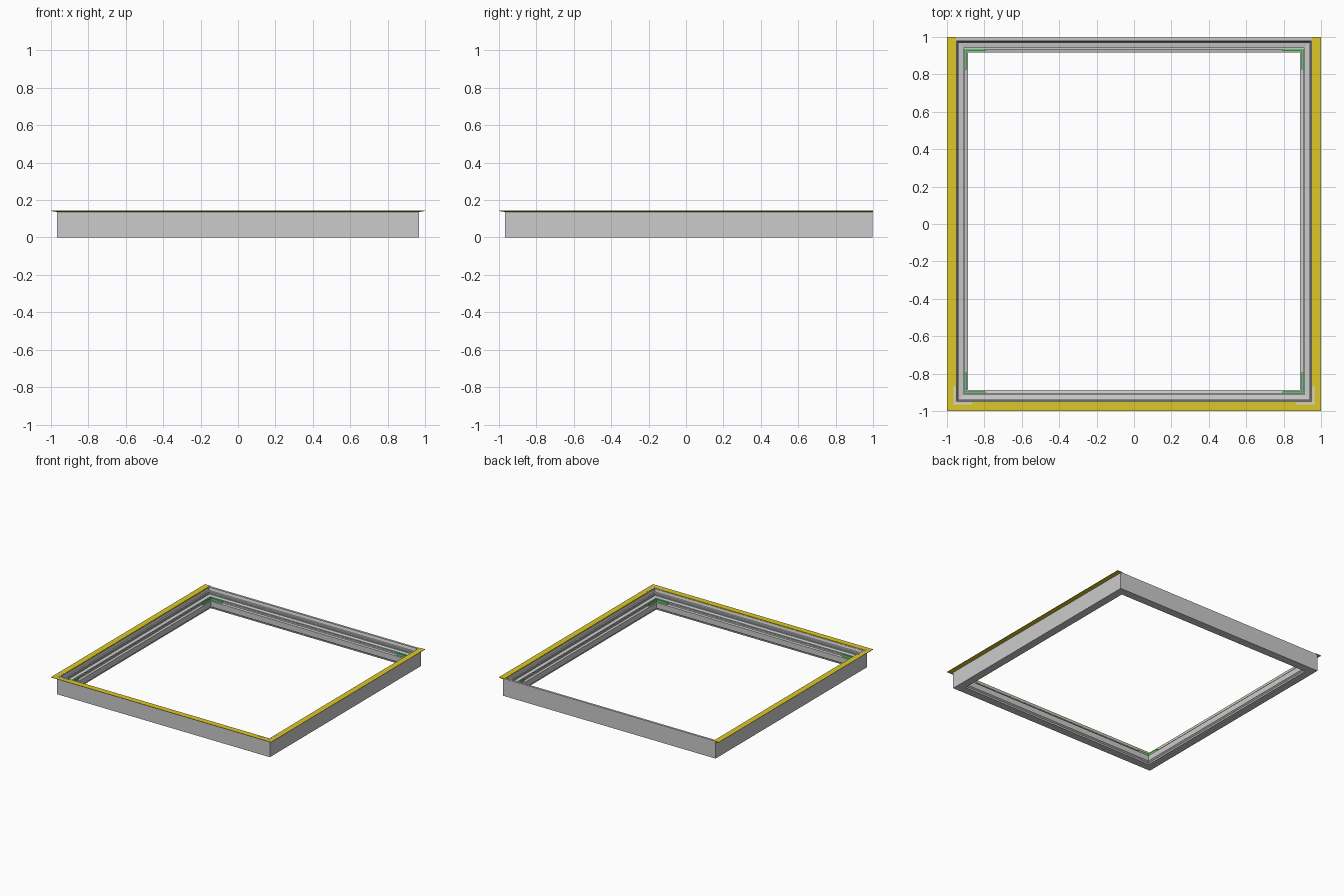
import bpy, bmesh

if "Cube" in bpy.data.objects:
    bpy.data.objects.remove(bpy.data.objects["Cube"])

# Outer wall rectangle of the frame
X0, X1, Y0, Y1 = -0.967, 0.967, -0.967, 0.997


def material(name, rgb):
    m = bpy.data.materials.new(name)
    m.diffuse_color = (*rgb, 1)
    m.use_nodes = True
    m.node_tree.nodes["Principled BSDF"].inputs["Base Color"].default_value = m.diffuse_color
    return m


YELLOW = material("yellow", (0.72, 0.58, 0.02))
GREEN = material("green", (0.1, 0.6, 0.15))
PALE = material("pale_grey", (0.68, 0.68, 0.72))


def finish(name, bm, mat=None):
    bmesh.ops.recalc_face_normals(bm, faces=bm.faces)
    me = bpy.data.meshes.new(name)
    bm.to_mesh(me)
    bm.free()
    ob = bpy.data.objects.new(name, me)
    bpy.context.collection.objects.link(ob)
    if mat:
        me.materials.append(mat)
    return ob


def sweep(name, sections, closed, mat=None):
    """Bridge matching closed cross-sections, capping the ends if open."""
    bm = bmesh.new()
    rings = [[bm.verts.new(p) for p in s] for s in sections]
    n = len(rings)
    for i in range(n if closed else n - 1):
        a, b = rings[i], rings[(i + 1) % n]
        for j in range(len(a)):
            k = (j + 1) % len(a)
            bm.faces.new((a[j], a[k], b[k], b[j]))
    if not closed:
        bm.faces.new(rings[0])
        bm.faces.new(rings[-1])
    return finish(name, bm, mat)


def box(bm, a, b):
    r = bmesh.ops.create_cube(bm, size=1)
    for v in r["verts"]:
        v.co = [(a[i] + b[i]) / 2 + v.co[i] * (b[i] - a[i]) for i in range(3)]


# Mitred frame: stepped profile as (inset from outer wall, height)
profile = [(0, 0), (0.066, 0), (0.068, 0.012), (0.080, 0.02), (0.080, 0.066),
           (0.064, 0.070), (0.064, 0.082), (0.060, 0.082), (0.060, 0.076),
           (0.056, 0.076), (0.056, 0.088), (0.030, 0.092), (0.030, 0.100),
           (0.025, 0.100), (0.025, 0.108), (0.030, 0.108), (0.030, 0.114),
           (0.023, 0.118), (0.018, 0.138), (0, 0.138)]
sweep("frame", [[(X0 + d, Y0 + d, z) for d, z in profile],
                [(X1 - d, Y0 + d, z) for d, z in profile],
                [(X1 - d, Y1 - d, z) for d, z in profile],
                [(X0 + d, Y1 - d, z) for d, z in profile]], True)

# Flange along left, front and right, open at the back
flange = [(-0.033, 0.1445), (0.016, 0.1445), (0.016, 0.138),
          (0, 0.136), (-0.033, 0.1415)]
sweep("flange", [[(X0 + d, 1.0, z) for d, z in flange],
                 [(X0 + d, Y0 + d, z) for d, z in flange],
                 [(X1 - d, Y0 + d, z) for d, z in flange],
                 [(X1 - d, 1.0, z) for d, z in flange]], False, YELLOW)


def corner_angle(name, sx, sy, inset, length, width, z0, z1, mat):
    """L-shaped strip lying in one corner of the frame."""
    cx = (X1 - inset) * sx
    cy = Y1 - inset if sy > 0 else Y0 + inset
    pts = [(0, 0), (length, 0), (length, width), (width, width),
           (width, length), (0, length)]
    sweep(name, [[(cx - sx * u, cy - sy * v, z) for u, v in pts]
                 for z in (z0, z1)], False, mat)


# Green corner seals on the inner ledge, pale angles on the front corners
for sx, side in ((-1, "left"), (1, "right")):
    for sy, end in ((-1, "front"), (1, "back")):
        corner_angle(f"seal_{end}_{side}", sx, sy, 0.062, 0.11, 0.010,
                     0.066, 0.088, GREEN)
    corner_angle(f"corner_angle_{side}", sx, -1, 0.002, 0.10, 0.010,
                 0.140, 0.1455, PALE)

# Back top strip finishing the side without flange
bm = bmesh.new()
box(bm, (X0 + 0.016, Y1 - 0.018, 0.137), (X1 - 0.016, Y1, 0.1425))
finish("back_top_strip", bm)
